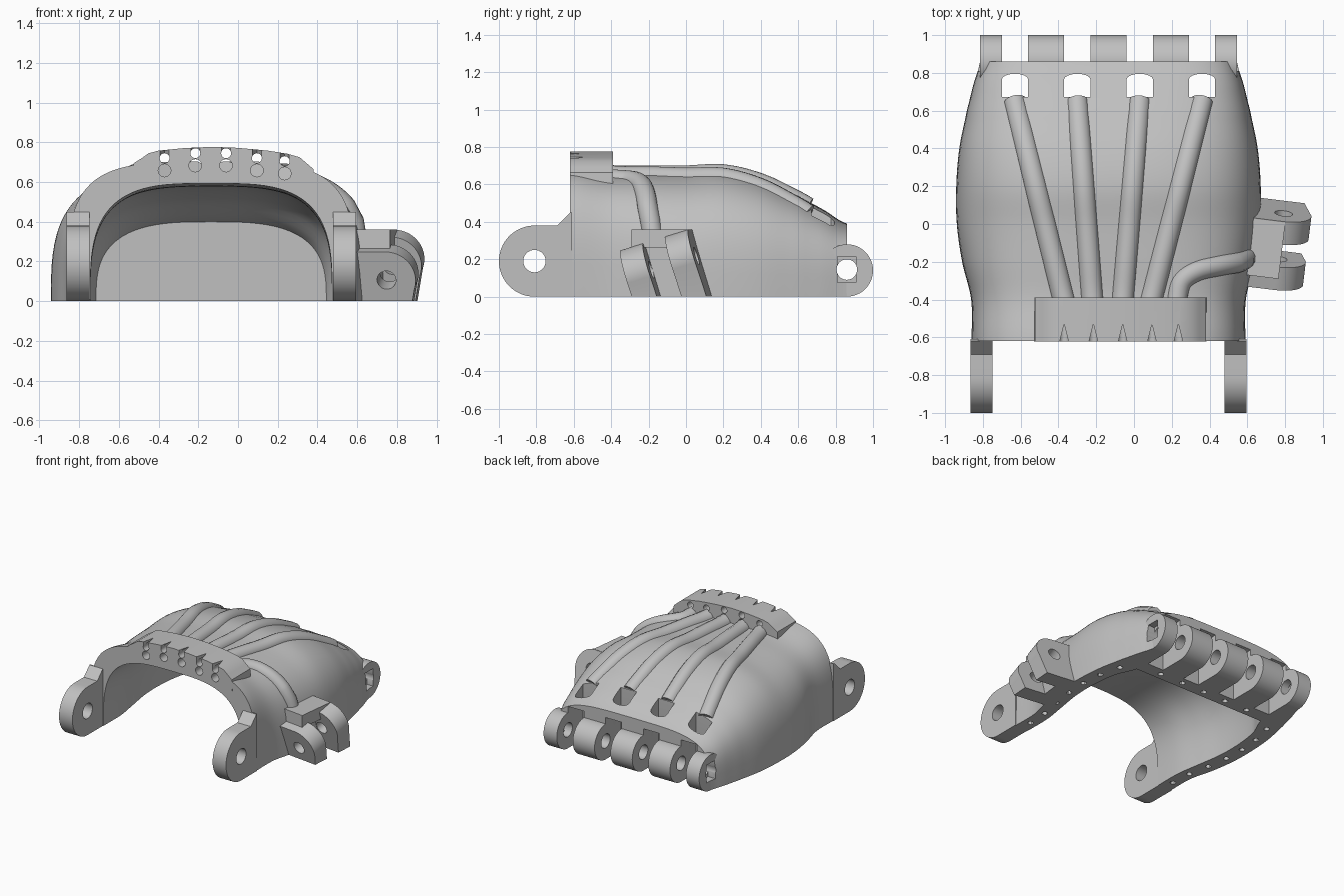
import bpy, bmesh, math
from mathutils import Matrix, Vector

if "Cube" in bpy.data.objects:
    bpy.data.objects.remove(bpy.data.objects["Cube"])

grey = bpy.data.materials.new("light_grey_plastic")
grey.use_nodes = True
COLOUR = (0.53, 0.53, 0.53, 1)
grey.diffuse_color = COLOUR
grey.node_tree.nodes["Principled BSDF"].inputs["Base Color"].default_value = COLOUR
CX = -0.135  # centre line of the shell


def link(name, bm):
    bmesh.ops.recalc_face_normals(bm, faces=bm.faces)
    me = bpy.data.meshes.new(name)
    bm.to_mesh(me)
    bm.free()
    me.materials.append(grey)
    ob = bpy.data.objects.new(name, me)
    bpy.context.collection.objects.link(ob)
    return ob


def add_prism(bm, pts, axis, lo, hi, mat=Matrix()):
    """Extrude a 2D outline along x, y or z."""
    def place(p, t):
        u, v = p
        return mat @ Vector({"x": (t, u, v), "y": (u, t, v), "z": (u, v, t)}[axis])
    a = [bm.verts.new(place(p, lo)) for p in pts]
    b = [bm.verts.new(place(p, hi)) for p in pts]
    bm.faces.new(a)
    bm.faces.new(b)
    for i in range(len(pts)):
        j = (i + 1) % len(pts)
        bm.faces.new((a[i], a[j], b[j], b[i]))


def arc(u, v, r, start=0, end=360, n=32):
    full = end - start == 360
    steps = [math.radians(start + (end - start) * i / n) for i in range(n if full else n + 1)]
    return [(u + r * math.cos(t), v + r * math.sin(t)) for t in steps]


def rect(u0, u1, v0, v1):
    return [(u0, v0), (u1, v0), (u1, v1), (u0, v1)]


def prisms(name, items):
    bm = bmesh.new()
    for it in items:
        add_prism(bm, *it)
    return link(name, bm)


def cut(ob, *cutters):
    for cutter in cutters:
        mod = ob.modifiers.new("cut", "BOOLEAN")
        mod.object, mod.operation, mod.solver = cutter, "DIFFERENCE", "EXACT"
        dg = bpy.context.evaluated_depsgraph_get()
        me = bpy.data.meshes.new_from_object(ob.evaluated_get(dg))
        ob.modifiers.clear()
        ob.data = me


def spline(table, t):
    """Smooth lookup through rows of (t, value, value...)."""
    k = max(i for i in range(len(table) - 1) if table[i][0] <= t or i == 0)
    p = [Vector(table[min(max(i, 0), len(table) - 1)][1:]) for i in range(k - 1, k + 3)]
    s = (t - table[k][0]) / (table[k + 1][0] - table[k][0])
    s = min(max(s, 0), 1)
    return 0.5 * (2 * p[1] + (p[2] - p[0]) * s + (2 * p[0] - 5 * p[1] + 4 * p[2] - p[3]) * s ** 2
                  + (3 * p[1] - p[0] - 3 * p[2] + p[3]) * s ** 3)


# Rows: y, half width, height, squareness of the arch
OUTER = [(-0.62, 0.725, 0.70, 4), (-0.4, 0.727, 0.66, 3.8), (-0.2, 0.775, 0.66, 3.4),
         (0.0, 0.803, 0.662, 3.2), (0.2, 0.806, 0.672, 3.2), (0.4, 0.79, 0.628, 3.3),
         (0.6, 0.75, 0.54, 3.5), (0.74, 0.715, 0.463, 3.7), (0.86, 0.68, 0.39, 4)]
INNER = [(-0.7, 0.61, 0.595, 3.4), (-0.4, 0.61, 0.585, 3.2), (-0.2, 0.64, 0.578, 3.1),
         (0.0, 0.67, 0.578, 3), (0.2, 0.672, 0.572, 3), (0.4, 0.645, 0.505, 3), (0.56, 0.58, 0.40, 3)]


def loft(name, table, floor, n=48, rows=40):
    bm = bmesh.new()
    rings = []
    for r in range(rows + 1):
        y = table[0][0] + (table[-1][0] - table[0][0]) * r / rows
        a, h, e = spline(table, y)
        ring = [(CX - a, y, floor)] if floor < 0 else []
        for i in range(n + 1):
            c, s = math.cos(math.pi * (1 - i / n)), math.sin(math.pi * i / n)
            ring.append((CX + math.copysign(abs(c) ** (2 / e), c) * a, y, max(s, 0) ** (2 / e) * h))
        if floor < 0:
            ring.append((CX + a, y, floor))
        rings.append([bm.verts.new(p) for p in ring])
    for p, q in zip(rings, rings[1:]):
        for i in range(len(p)):
            j = (i + 1) % len(p)
            bm.faces.new((p[i], p[j], q[j], q[i]))
    bm.faces.new(rings[0])
    bm.faces.new(rings[-1])
    return link(name, bm)


def surface(x, y):
    a, h, e = spline(OUTER, y)
    return h * max(1 - abs((x - CX) / a) ** e, 0) ** (1 / e)


# Hollow shell
shell = loft("palm_shell", OUTER, 0)
cut(shell, loft("cavity_cutter", INNER, -0.1))

# Knuckle hinges along the back edge
GAPS = [(-0.70, -0.56), (-0.37, -0.23), (-0.04, 0.10), (0.29, 0.43)]
edges = [-0.815] + [x for g in GAPS for x in g] + [0.545]
knuckles = prisms("knuckle_hinges", [(arc(0.86, 0.14, 0.14, n=48), "x", edges[i], edges[i + 1])
                                     for i in range(0, 10, 2)])
gap = arc(0.86, 0.14, 0.19, 0, 180) + [(0.67, -0.1), (1.05, -0.1)]
gap_cutter = prisms("gap_cutter", [(gap, "x", lo, hi) for lo, hi in GAPS])
slot_cutter = prisms("slot_cutter", [
    ([(lo, 0.672), (hi, 0.672)] + [(x, 0.765 + y) for x, y in
      [((lo + hi) / 2 + 0.07 * math.cos(t), 0.03 * math.sin(t)) for t in
       [math.pi * i / 8 for i in range(9)]]], "z", 0.1, 0.9) for lo, hi in GAPS])
pin_cutter = prisms("pin_cutter", [(arc(0.86, 0.145, 0.055), "x", -1, 0.9)])
recess_cutter = prisms("recess_cutter", [(rect(0.81, 0.91, 0.075, 0.215), "x", lo, hi)
                                         for lo, hi in ((-1, -0.76), (0.49, 0.9))])
cut(shell, gap_cutter, slot_cutter, pin_cutter, recess_cutter)
cut(knuckles, pin_cutter, recess_cutter)

# Small screw holes in the bottom rim
rim = []
for i in range(7):
    y = -0.52 + i * 0.17
    off = (spline(OUTER, y)[0] + spline(INNER, y)[0]) / 2
    rim += [(CX + s * off, y) for s in (-1, 1)]
rim += [(CX + i * 0.2, 0.615) for i in range(-2, 3)]
cut(shell, prisms("rim_cutter", [(arc(x, y, 0.021, n=12), "z", -0.1, 0.08) for x, y in rim]))

# Wrist hinge ears
ear = arc(-0.81, 0.19, 0.19, 90, 270) + [(-0.61, 0), (-0.61, 0.45), (-0.62, 0.45), (-0.69, 0.38)]
ears = prisms("wrist_ears", [(ear, "x", -0.865, -0.748), (ear, "x", 0.478, 0.595)])
cut(ears, prisms("ear_cutter", [(arc(-0.81, 0.19, 0.06), "x", -1, 1)]))

# Raised cord guide block
outline = [(0.385, 0.57), (0.38, 0.665), (0.345, 0.695), (0.31, 0.725), (0.25, 0.742), (0.15, 0.758),
           (0.0, 0.772), (-0.13, 0.777), (-0.27, 0.771), (-0.4, 0.758), (-0.45, 0.745),
           (-0.485, 0.72), (-0.525, 0.695), (-0.53, 0.57), (-0.4, 0.615), (0.2, 0.615)]
block = prisms("cord_guide_block", [(outline, "y", -0.621, -0.39)])
holes = [(-0.37, 0.72), (-0.215, 0.745), (-0.06, 0.745), (0.095, 0.72), (0.235, 0.705)]
cord_cutter = prisms("cord_cutter", [(arc(x, z, 0.025, n=20), "y", -0.7, -0.36) for x, z in holes]
                     + [(arc(x, z - 0.062, 0.032, n=20), "y", -0.7, -0.37) for x, z in holes])
notch_cutter = prisms("notch_cutter", [([(x - 0.025, -0.63), (x + 0.025, -0.63), (x, -0.53)], "z", z, 0.9)
                                       for x, z in holes])
cut(block, cord_cutter, notch_cutter)
cut(shell, cord_cutter)


# Cord tubes lying on the shell
def tube(name, pts, r):
    cu = bpy.data.curves.new(name, "CURVE")
    cu.dimensions = "3D"
    cu.bevel_depth, cu.bevel_resolution, cu.use_fill_caps = r, 5, True
    sp = cu.splines.new("POLY")
    sp.points.add(len(pts) - 1)
    for p, co in zip(sp.points, pts):
        p.co = (*co, 1)
    tmp = bpy.data.objects.new(name, cu)
    bpy.context.collection.objects.link(tmp)
    me = bpy.data.meshes.new_from_object(tmp.evaluated_get(bpy.context.evaluated_depsgraph_get()))
    bpy.data.objects.remove(tmp)
    me.materials.clear()
    me.materials.append(grey)
    ob = bpy.data.objects.new(name, me)
    bpy.context.collection.objects.link(ob)
    return ob


tubes = []
for i, (x0, x1) in enumerate([(-0.37, -0.63), (-0.22, -0.30), (-0.06, 0.03), (0.09, 0.36)]):
    path = []
    for k in range(31):
        x, y = x0 + (x1 - x0) * k / 30, -0.41 + 1.06 * k / 30
        path.append((x, y, surface(x, y) - 0.015 - 0.022 * (k / 30) ** 2))
    tubes.append(tube("finger_cord_tube_%d" % (i + 1), path, 0.06))
bend = [(0, 0.225, -0.42), (1, 0.25, -0.31), (2, 0.33, -0.25), (3, 0.45, -0.22), (4, 0.54, -0.205)]
path = [spline(bend, k / 6) for k in range(25)]
path = [(x, y, surface(x, y) - 0.02) for x, y in path] + [(0.58, -0.19, 0.4), (0.6, -0.17, 0.28)]
tubes.append(tube("thumb_cord_tube", path, 0.056))

# Thumb hinge: two tilted lugs on a bracket, clipped at the floor
turn = Matrix.Translation((0.77, -0.125, 0.162)) @ Matrix.Rotation(math.radians(-7), 4, "Z")
tilt = turn @ Matrix.Rotation(math.radians(17), 4, "X")
lug = arc(0, 0, 0.148, 90, -20, 20) + [(0.09, -0.3), (-0.19, -0.3), (-0.19, 0.148)]
lugs = prisms("thumb_lugs", [(lug, "y", s * 0.127 - 0.064, s * 0.127 + 0.064, tilt) for s in (-1, 1)])
prisms("thumb_base", [(rect(-0.19, 0.015, -0.165, 0.135), "z", 0.1, 0.198, turn)])
web = prisms("thumb_web", [(rect(-0.17, -0.05, -0.3, 0.14), "y", -0.11, 0.11, tilt)])
lug_cutter = prisms("lug_cutter", [(arc(0, 0, 0.048), "y", -0.5, 0.5, tilt)])
floor_cutter = prisms("floor_cutter", [(rect(-2, 2, -2, 2), "z", -1, 0)])
cut(lugs, lug_cutter, floor_cutter)
cut(web, floor_cutter)

# Remove cutters, then smooth the curved faces
for ob in [o for o in bpy.data.objects if o.name.endswith("_cutter")]:
    bpy.data.objects.remove(ob)
bpy.ops.object.select_all(action="DESELECT")
for ob in [shell, knuckles, ears, block, lugs, web] + tubes:
    ob.select_set(True)
bpy.context.view_layer.objects.active = shell
bpy.ops.object.shade_smooth_by_angle(angle=math.radians(30))
